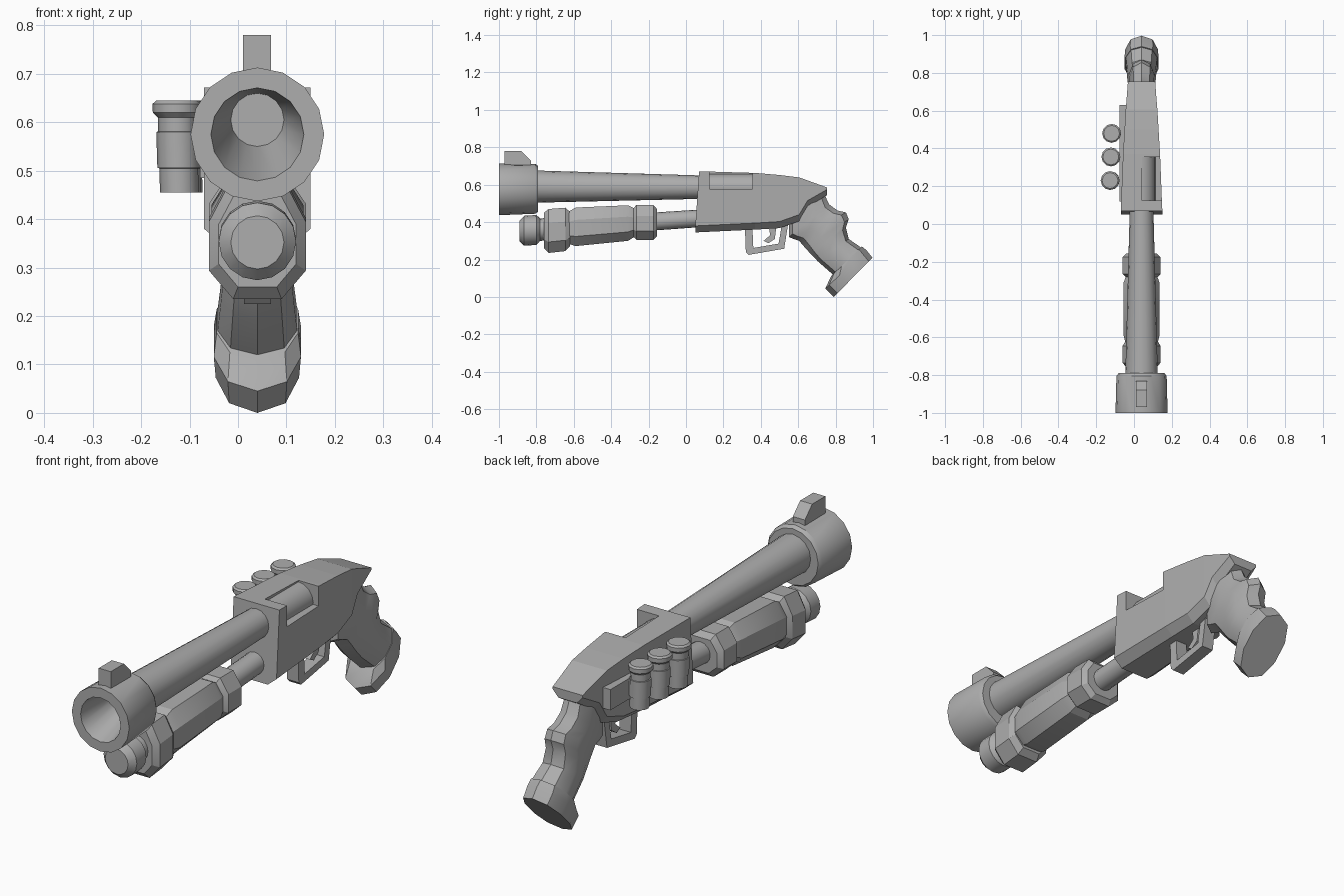
import bpy, bmesh
from math import cos, sin, pi
from mathutils import Vector

if "Cube" in bpy.data.objects:
    bpy.data.objects.remove(bpy.data.objects["Cube"])

CX = 0.04  # centre plane of the body

steel = bpy.data.materials.new("mid grey")
steel.use_nodes = True
steel.diffuse_color = (0.42, 0.42, 0.42, 1)
steel.node_tree.nodes["Principled BSDF"].inputs["Base Color"].default_value = steel.diffuse_color


def loft(name, rings, smooth=35):
    """Skin a list of equal point rings and close both ends."""
    bm = bmesh.new()
    rows = [[bm.verts.new(p) for p in ring] for ring in rings]
    n = len(rows[0])
    for a, b in zip(rows, rows[1:]):
        for i in range(n):
            j = (i + 1) % n
            bm.faces.new((a[i], a[j], b[j], b[i]))
    bm.faces.new(rows[0])
    bm.faces.new(rows[-1])
    bmesh.ops.recalc_face_normals(bm, faces=bm.faces)
    mesh = bpy.data.meshes.new(name)
    bm.to_mesh(mesh)
    bm.free()
    mesh.materials.append(steel)
    ob = bpy.data.objects.new(name, mesh)
    bpy.context.collection.objects.link(ob)
    if smooth:
        bpy.ops.object.select_all(action='DESELECT')
        ob.select_set(True)
        bpy.context.view_layer.objects.active = ob
        bpy.ops.object.shade_smooth_by_angle(angle=smooth * pi / 180)
    return ob


def tube(name, stations, n=16):
    """Round part along y from (y, z centre, radius)."""
    return loft(name, [[(CX + r * cos(2 * pi * i / n), y, z + r * sin(2 * pi * i / n))
                        for i in range(n)] for y, z, r in stations])


def plate(name, profile, x0, x1):
    """Side profile of (y, z) points extruded from x0 to x1."""
    return loft(name, [[(x, y, z) for y, z in profile] for x in (x0, x1)], 0)


def box(name, x0, x1, y0, y1, z0, z1):
    return plate(name, [(y0, z0), (y1, z0), (y1, z1), (y0, z1)], x0, x1)


def pump(name, stations):
    """Chamfered block along y from (y, bottom, top, half width)."""
    outline = [(.5, 0), (1, .25), (1, .68), (.6, 1)]
    outline += [(-u, v) for u, v in reversed(outline)]
    loft(name, [[(CX + u * w, y, b + v * (t - b)) for u, v in outline]
                for y, b, t, w in stations], 25)


# Barrel, flared muzzle with a tapering bore, and sight
tube("barrel", [(-.8, .59, .086), (.1, .587, .062)])
tube("muzzle", [(-.8, .605, .055), (-1, .575, .096), (-1, .575, .138),
                (-.805, .578, .133), (-.79, .578, .122)])
plate("front_sight", [(-.97, .69), (-.97, .78), (-.88, .78), (-.83, .73), (-.83, .69)],
      .01, .068)

# Magazine tube with end cap
tube("magazine_tube", [(-.8, .36, .05), (.1, .422, .047)])
tube("magazine_cap", [(-.89, .352, .055), (-.865, .354, .08), (-.8, .358, .08),
                      (-.78, .36, .06), (-.74, .362, .06)])

# Sliding pump grip: two collars and the handle
pump("pump_front_collar", [(-.76, .26, .45, .08), (-.735, .235, .47, .1),
                           (-.645, .245, .477, .1), (-.62, .27, .455, .085)])
pump("pump_handle", [(-.63, .285, .455, .085), (-.59, .272, .478, .095),
                     (-.31, .3, .49, .095), (-.27, .325, .47, .08)])
pump("pump_rear_collar", [(-.285, .325, .47, .08), (-.265, .305, .492, .1),
                          (-.175, .305, .492, .1), (-.155, .325, .47, .08)])

# Receiver, narrowing to the rear with a chamfered underside
rings = []
for y, bottom, top, w in [(.05, .345, .672, .11), (.37, .36, .663, .098), (.5, .368, .652, .09),
                          (.605, .405, .639, .084), (.65, .48, .623, .08), (.755, .545, .585, .072)]:
    lean = .02 if y < .1 else 0
    half = [(.62, bottom, 0), (1, min(bottom + .035, top - .01), 0), (1, top, lean)]
    half += [(-u, z, s) for u, z, s in reversed(half)]
    rings.append([(CX + u * w, y + s, z) for u, z, s in half])
receiver = loft("receiver", rings, 0)

# Ejection port cut through the upper corner, with the bolt inside
cutter = box("port_cutter", .042, .3, .125, .355, .578, .8)
cutter.hide_render = True
cutter.hide_viewport = True
cut = receiver.modifiers.new("port", 'BOOLEAN')
cut.operation = 'DIFFERENCE'
cut.solver = 'EXACT'
cut.object = cutter
tube("bolt", [(.11, .585, .073), (.37, .585, .073)])

# Trigger guard and trigger
plate("trigger_guard", [(.315, .375), (.32, .24), (.335, .225), (.525, .258), (.545, .385),
                        (.512, .385), (.495, .285), (.36, .262), (.355, .375)], .012, .068)
plate("trigger", [(.44, .39), (.45, .33), (.415, .3), (.44, .287), (.475, .31), (.485, .39)],
      .025, .055)

# Pistol grip: sections from front point to back point with half width
def grip(name, sections, n=10):
    rings = []
    for fy, fz, by, bz, w in sections:
        front, back = Vector((CX, fy, fz)), Vector((CX, by, bz))
        mid, axis = (front + back) / 2, (back - front) / 2
        ring = []
        for i in range(n):
            c, s = cos(2 * pi * i / n), sin(2 * pi * i / n)
            ring.append(mid + axis * c + Vector((w * max(-1, min(1, s * 1.15)), 0, 0)))
        rings.append(ring)
    loft(name, rings, 30)


grip("pistol_grip", [(.55, .4, .735, .56, .055), (.55, .32, .765, .495, .062),
                     (.575, .31, .81, .462, .064), (.605, .3, .855, .452, .066),
                     (.635, .265, .87, .415, .068), (.665, .232, .855, .37, .07),
                     (.705, .19, .87, .31, .075), (.785, .12, .935, .265, .082)])
grip("grip_butt", [(.775, .11, .94, .27, .084), (.745, .045, .965, .25, .09),
                   (.79, 0, .997, .21, .086)])

# Side carrier holding three spare shells
box("shell_carrier", -.078, -.03, .12, .63, .485, .575)
for k, y in enumerate((.23, .355, .48)):
    stations = [(.455, .04), (.505, .04), (.506, .044), (.58, .044), (.581, .04),
                (.61, .04), (.62, .05), (.638, .05), (.645, .042)]
    loft(f"shell_{k + 1}", [[(-.121 + .004 * k - .03 * (z - .455) + r * cos(pi * i / 6),
                              y + r * sin(pi * i / 6), z) for i in range(12)]
                            for z, r in stations])
